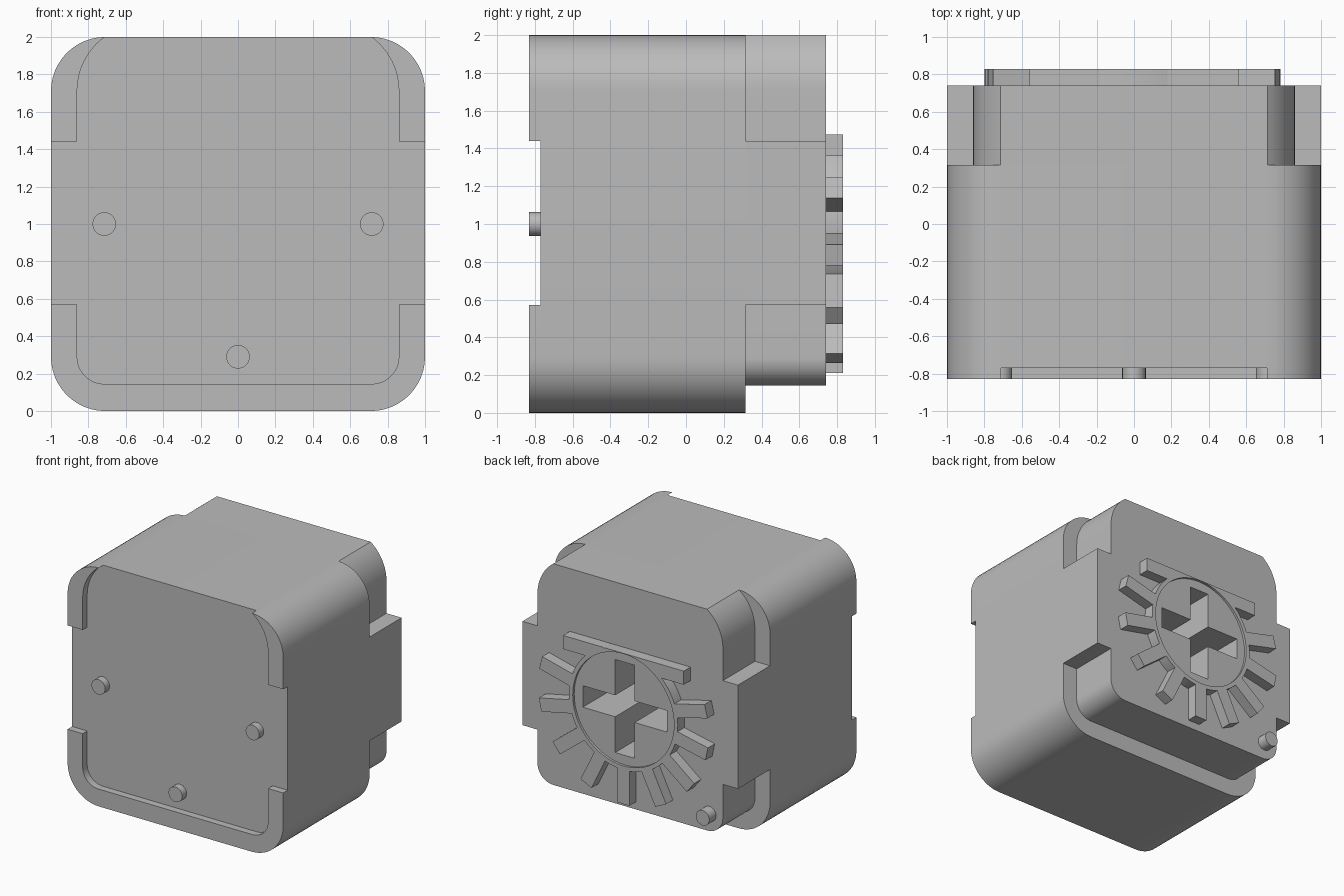
import bpy, bmesh
from math import sin, cos, radians, sqrt, atan2, degrees

cube = bpy.data.objects.get("Cube")
if cube:
    bpy.data.objects.remove(cube, do_unlink=True)

grey = bpy.data.materials.new("plain grey")
grey.use_nodes = True
grey.diffuse_color = (0.5, 0.5, 0.5, 1)
grey.node_tree.nodes["Principled BSDF"].inputs["Base Color"].default_value = (0.5, 0.5, 0.5, 1)


def arc(cx, cz, r, start, end, steps=12):
    angles = [radians(start + (end - start) * i / steps) for i in range(steps + 1)]
    return [(cx + r * cos(a), cz + r * sin(a)) for a in angles]


def mirror(points):
    return [(-x, z) for x, z in reversed(points)]


def prism(name, outline, y0, y1):
    """Extrude an x-z outline from y0 to y1."""
    mesh = bpy.data.meshes.new(name)
    bm = bmesh.new()
    face = bm.faces.new([bm.verts.new((x, y0, z)) for x, z in outline])
    grown = bmesh.ops.extrude_face_region(bm, geom=[face])["geom"]
    moved = [v for v in grown if isinstance(v, bmesh.types.BMVert)]
    bmesh.ops.translate(bm, verts=moved, vec=(0, y1 - y0, 0))
    bmesh.ops.recalc_face_normals(bm, faces=bm.faces)
    bm.to_mesh(mesh)
    bm.free()
    mesh.materials.append(grey)
    obj = bpy.data.objects.new(name, mesh)
    bpy.context.collection.objects.link(obj)
    return obj


def activate(obj):
    bpy.ops.object.select_all(action="DESELECT")
    obj.select_set(True)
    bpy.context.view_layer.objects.active = obj


def cut(obj, cutter):
    activate(obj)
    mod = obj.modifiers.new("cut", "BOOLEAN")
    mod.operation = "DIFFERENCE"
    mod.solver = "EXACT"
    mod.object = cutter
    bpy.ops.object.modifier_apply(modifier=mod.name)


FRONT, FACE, STEP, BACK, TIP = -0.83, -0.77, 0.315, 0.74, 0.83
LOW, HIGH = 0.57, 1.44          # side panel limits
R = 0.29                        # outer corner radius
INNER = 0.86                    # half width of the stepped part

# Corner curves on the +x side
outer_bottom = arc(1 - R, R, R, -90, 0)
outer_top = arc(1 - R, 2 - R, R, 0, 90)
inner_bottom = arc(INNER - 0.145, 0.29, 0.145, -90, 0)
r_top = 0.36
inner_top = arc(INNER - r_top, 2 - R, r_top, 0, degrees(atan2(R, sqrt(r_top ** 2 - R ** 2))))

# Main body and stepped rear block with full-width side panels
half = outer_bottom + outer_top
body = prism("main_body", half + mirror(half), FACE, STEP)
half = inner_bottom + [(INNER, LOW), (1, LOW), (1, HIGH), (INNER, HIGH)] + inner_top
rear = prism("rear_block", half + mirror(half), STEP, BACK)

# Raised lips around the front panel
outer = outer_bottom + [(1, LOW)]
inner = inner_bottom + [(INNER, LOW)]
lips = [prism("front_bottom_lip", mirror(outer) + outer + inner[::-1] + mirror(inner)[::-1],
              FRONT, FACE)]
corner = [(1, HIGH)] + outer_top + inner_top[::-1] + [(INNER, HIGH)]
corner = [p for i, p in enumerate(corner) if i == 0 or abs(p[0] - corner[i - 1][0]) + abs(p[1] - corner[i - 1][1]) > 0.001]
lips.append(prism("front_top_lip_left", corner, FRONT, FACE))
lips.append(prism("front_top_lip_right", mirror(corner), FRONT, FACE))

# Locating pins
pins = []
for label, x, z, y0, y1 in (("left", 0.715, 1, FRONT, FACE), ("right", -0.715, 1, FRONT, FACE),
                            ("bottom", 0, 0.29, FRONT, FACE), ("rear", -0.735, 0.29, BACK, TIP)):
    pins.append(prism(label + "_pin", arc(x, z, 0.063, 0, 345, 23), y0, y1))

# Hub, flattened on top, with a shallow round recess
flat, hub_r = 0.474, 0.505
a = degrees(atan2(flat, sqrt(hub_r ** 2 - flat ** 2)))
hub = prism("hub", arc(0, 1, hub_r, 180 - a, 360 + a, 56), BACK, TIP)
recess = prism("recess_cutter", arc(0, 1, 0.47, 0, 354, 59), TIP - 0.02, TIP + 0.1)
cut(hub, recess)

# Cross-shaped socket
w, l = 0.09, 0.39
quarter = [(l, -w), (l, w), (w, w), (w, l)]
cross = quarter + [(-w, l), (-w, w), (-l, w), (-l, -w), (-w, -w), (-w, -l), (w, -l), (w, -w)]
socket = prism("socket_cutter", [(x, 1 + z) for x, z in cross], -0.2, 1)
for part in (hub, rear, body):
    cut(part, socket)
for helper in (recess, socket):
    bpy.data.objects.remove(helper, do_unlink=True)

# Teeth around the lower part of the hub
for i in range(9):
    t = radians(14 - 26 * i)
    box = [(0.487, -0.056), (0.79, -0.056), (0.79, 0.056), (0.487, 0.056)]
    prism("tooth_%d" % (i + 1),
          [(u * cos(t) - v * sin(t), 1 + u * sin(t) + v * cos(t)) for u, v in box], BACK, TIP)

# Straight bars either side of the hub top
bar = [(0.18, 1 + flat), (0.35, 1.36), (0.56, 1.36), (0.56, 1 + flat)]
prism("left_bar", bar, BACK, TIP)
prism("right_bar", mirror(bar), BACK, TIP)

for part in [body, rear, hub] + lips + pins:
    activate(part)
    bpy.ops.object.shade_smooth_by_angle(angle=radians(30))
